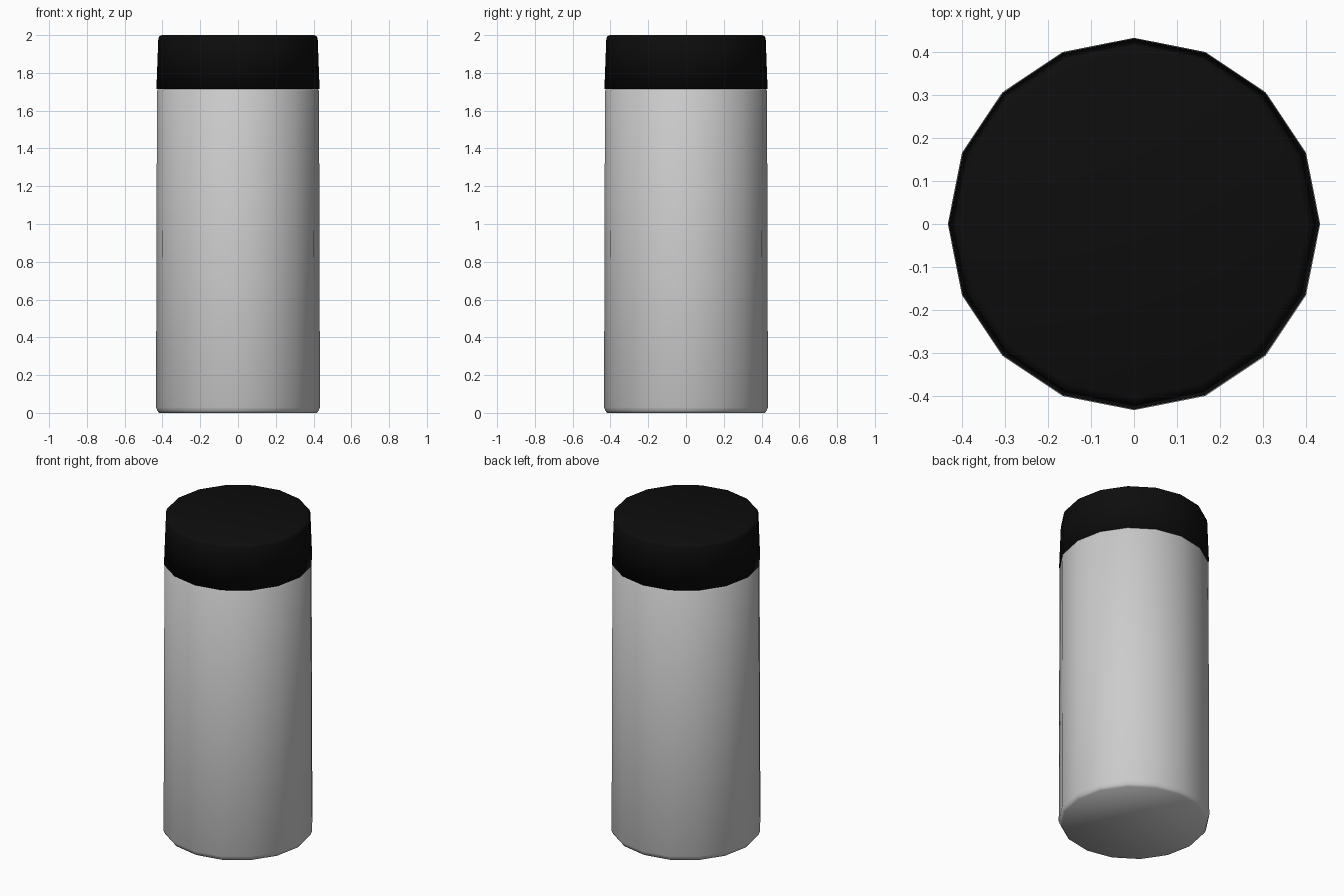
import bpy, bmesh, math

if "Cube" in bpy.data.objects:
    bpy.data.objects.remove(bpy.data.objects["Cube"])

SIDES = 16  # corners lie on the axes


def material(name, value):
    m = bpy.data.materials.new(name)
    m.diffuse_color = (value, value, value, 1)
    m.use_nodes = True
    m.node_tree.nodes["Principled BSDF"].inputs["Base Color"].default_value = m.diffuse_color
    return m


def lathe(name, profile, mat):
    """Closed solid of revolution from (radius, z) points, bottom to top."""
    bm = bmesh.new()
    rings = []
    for r, z in profile:
        rings.append([bm.verts.new((r * math.cos(2 * math.pi * i / SIDES),
                                    r * math.sin(2 * math.pi * i / SIDES), z))
                      for i in range(SIDES)])
    for a, b in zip(rings, rings[1:]):
        for i in range(SIDES):
            j = (i + 1) % SIDES
            bm.faces.new((a[i], a[j], b[j], b[i]))
    bm.faces.new(rings[0][::-1])
    bm.faces.new(rings[-1])
    for f in bm.faces:
        f.smooth = True
    me = bpy.data.meshes.new(name)
    bm.to_mesh(me)
    bm.free()
    me.materials.append(mat)
    ob = bpy.data.objects.new(name, me)
    bpy.context.collection.objects.link(ob)
    return ob


# Container with a small chamfer at the base and the shoulder
lathe("container_body",
      [(0.418, 0), (0.427, 0.012), (0.434, 0.03), (0.429, 1.705), (0.422, 1.715)],
      material("light grey", 0.6))

# Tapered lid with a rounded top edge
lathe("lid",
      [(0.432, 1.715), (0.422, 1.98), (0.417, 1.993), (0.403, 2.0)],
      material("black", 0.004))
